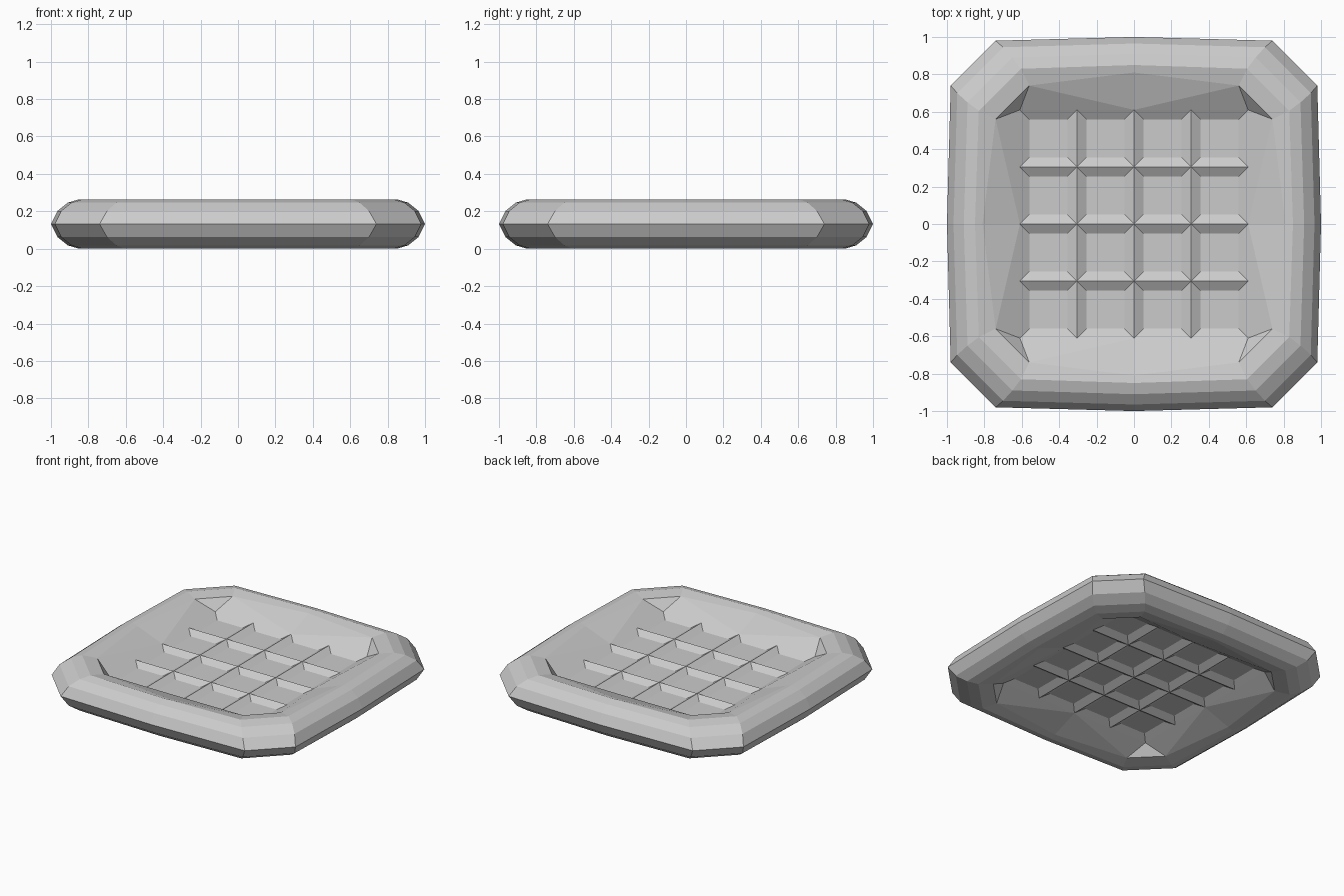
import bpy
import bmesh
import math
from mathutils import Matrix, Vector

cube = bpy.data.objects.get("Cube")
if cube:
    bpy.data.objects.remove(cube, do_unlink=True)

HALF = 0.132     # half the thickness
GRID = 0.61      # half width of the pressed grid
RIDGE_Z = 0.042  # ridge height above the middle plane
FLOOR_Z = 0.012  # cell floor height above the middle plane
INSET = 0.05     # slope width of each cell
CELLS = 4

# Rim loops from outside in: mid-side distance, corner along, corner out, height
RIM = [(1.0, 0.74, 0.98, 0.0),
       (0.965, 0.70, 0.945, 0.07),
       (0.91, 0.65, 0.89, 0.114),
       (0.85, 0.605, 0.83, HALF),
       (0.81, 0.56, 0.74, 0.118)]

bm = bmesh.new()


def quarter_turn(p, side):
    return Matrix.Rotation(side * math.pi / 2, 3, 'Z') @ Vector(p)


def face(points):
    bm.faces.new([bm.verts.new(p) for p in points])


def rim_loop(mid, along, out, z):
    side_points = [(-along, -out, z), (0, -mid, z), (along, -out, z)]
    return [quarter_turn(p, s) for s in range(4) for p in side_points]


# Rounded rim
loops = [rim_loop(*r) for r in RIM]
for outer, inner in zip(loops, loops[1:]):
    for i in range(12):
        j = (i + 1) % 12
        face([outer[i], outer[j], inner[j], inner[i]])

# Sloped recess walls and corner gussets
inner = loops[-1]
step = 2 * GRID / CELLS
for s in range(4):
    left, mid, right = inner[3 * s:3 * s + 3]
    g = [quarter_turn((-GRID + step * i, -GRID, RIDGE_Z), s) for i in range(CELLS + 1)]
    face([left, g[1], g[0]])
    face([left, g[2], g[1]])
    face([left, mid, g[2]])
    face([mid, right, g[2]])
    face([right, g[3], g[2]])
    face([right, g[4], g[3]])
    face([right, inner[(3 * s + 3) % 12], g[4]])

# Pressed cells with ridges between them
for ix in range(CELLS):
    for iy in range(CELLS):
        cx = -GRID + step * (ix + 0.5)
        cy = -GRID + step * (iy + 0.5)

        def square(r, z):
            return [Vector((cx + r * a, cy + r * b, z))
                    for a, b in ((-1, -1), (1, -1), (1, 1), (-1, 1))]
        top = square(step / 2, RIDGE_Z)
        floor = square(step / 2 - INSET, FLOOR_Z)
        face(floor)
        for i in range(4):
            j = (i + 1) % 4
            face([top[i], top[j], floor[j], floor[i]])

# Mirror to the underside, weld and raise onto the ground
copy = bmesh.ops.duplicate(bm, geom=bm.verts[:] + bm.edges[:] + bm.faces[:])
for v in (e for e in copy["geom"] if isinstance(e, bmesh.types.BMVert)):
    v.co.z = -v.co.z
bmesh.ops.remove_doubles(bm, verts=bm.verts[:], dist=0.0005)
bmesh.ops.recalc_face_normals(bm, faces=bm.faces[:])
bmesh.ops.translate(bm, verts=bm.verts[:], vec=(0, 0, HALF))

mesh = bpy.data.meshes.new("waffle_tile")
bm.to_mesh(mesh)
bm.free()
tile = bpy.data.objects.new("waffle_tile", mesh)
bpy.context.collection.objects.link(tile)

# Plain grey colour
grey = bpy.data.materials.new("light_grey")
grey.use_nodes = True
colour = (0.6, 0.6, 0.6, 1.0)
grey.diffuse_color = colour
grey.node_tree.nodes["Principled BSDF"].inputs["Base Color"].default_value = colour
mesh.materials.append(grey)
